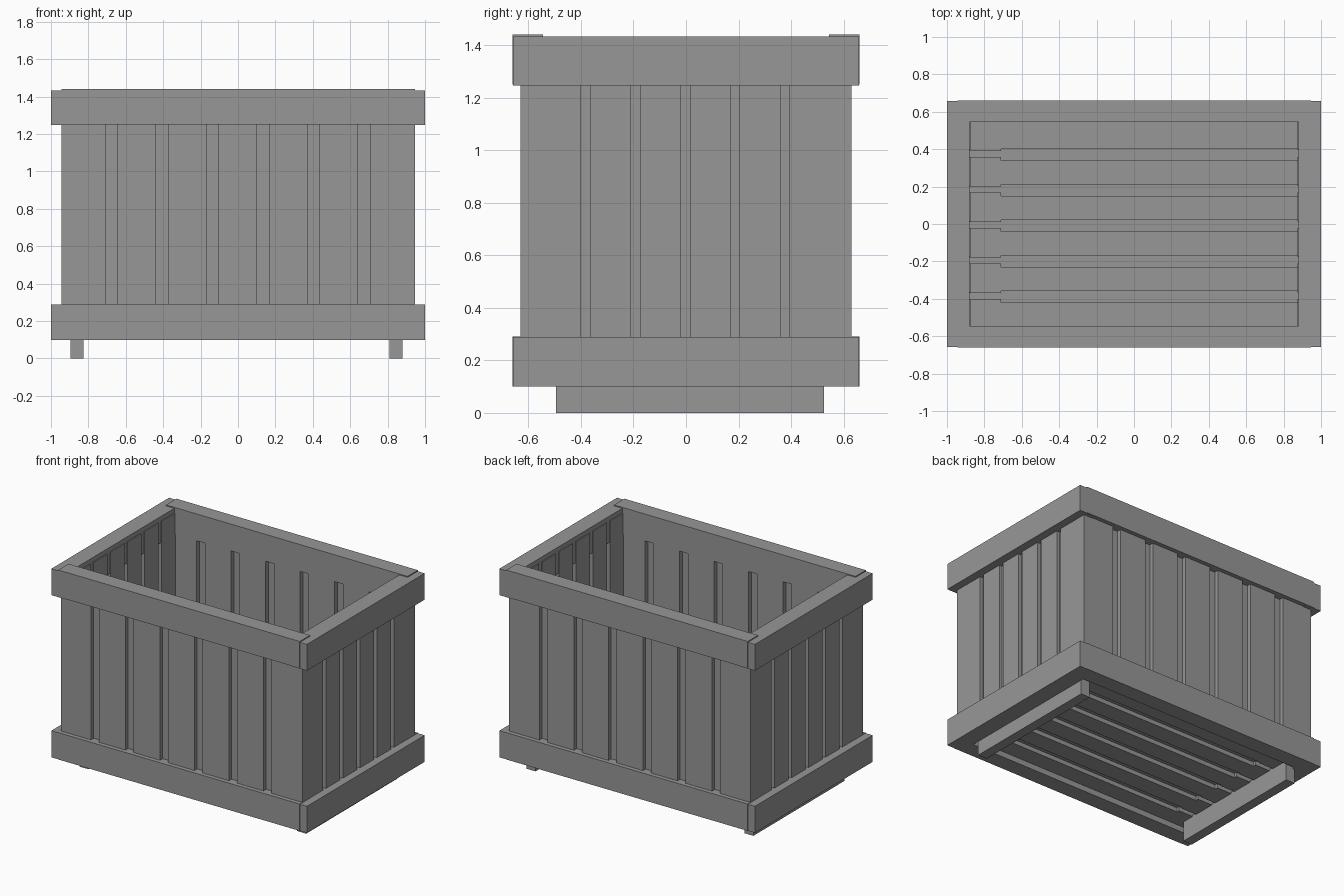
import bpy

cube = bpy.data.objects.get("Cube")
if cube:
    bpy.data.objects.remove(cube, do_unlink=True)

wood = bpy.data.materials.new("plain_grey")
wood.use_nodes = True
GREY = (0.31, 0.31, 0.31, 1)
wood.diffuse_color = GREY
wood.node_tree.nodes["Principled BSDF"].inputs["Base Color"].default_value = GREY


def box(name, x, y, z):
    """Box given by its (low, high) range on each axis."""
    spans = (x, y, z)
    bpy.ops.mesh.primitive_cube_add(size=1)
    ob = bpy.context.object
    ob.name = name
    centre = [(a + b) / 2 for a, b in spans]
    size = [abs(b - a) for a, b in spans]
    for v in ob.data.vertices:
        v.co = [c + s * k for c, s, k in zip(centre, size, v.co)]
    ob.data.materials.append(wood)
    return ob


def planks(low, high, first, pitch, count, gap):
    """Plank ranges between low and high, split by evenly pitched gaps."""
    start = low
    for i in range(count):
        mid = first + pitch * i
        yield start, mid - gap / 2
        start = mid + gap / 2
    yield start, high


def both(s, a, b):
    return tuple(sorted((s * a, s * b)))


WALL_Z = (0.14, 1.40)

for s, side in ((-1, "front"), (1, "back")):
    # Long wall: planks over a thin recessed core
    for span in planks(-0.945, 0.945, -0.677, 0.27, 6, 0.064):
        box(side + "_plank", span, both(s, 0.55, 0.63), WALL_Z)
    box(side + "_wall_core", (-0.93, 0.93), both(s, 0.58, 0.60), WALL_Z)
    # Long rails
    for name, z in (("bottom", (0.10, 0.29)), ("top", (1.25, 1.44))):
        box(f"{side}_{name}_rail", (-0.945, 0.945), both(s, 0.545, 0.66), z)

for s, side in ((-1, "right"), (1, "left")):
    # End wall
    for span in planks(-0.629, 0.629, -0.383, 0.19, 5, 0.035):
        box(side + "_plank", both(s, 0.875, 0.944), span, WALL_Z)
    box(side + "_wall_core", both(s, 0.90, 0.92), (-0.61, 0.61), WALL_Z)
    # End rails, slightly lower than the long ones
    for name, z in (("bottom", (0.10, 0.288)), ("top", (1.247, 1.433))):
        box(f"{side}_{name}_rail", both(s, 0.88, 1.0), (-0.658, 0.658), z)

# Floor boards, with narrower gaps in the short section at the right end
for span in planks(-0.56, 0.56, -0.39, 0.19, 5, 0.062):
    box("floor_board", (-0.71, 0.89), span, (0.14, 0.22))
for span in planks(-0.56, 0.56, -0.385, 0.19, 5, 0.032):
    box("floor_end_board", (-0.89, -0.71), span, (0.14, 0.22))
box("floor_core", (-0.89, 0.89), (-0.56, 0.56), (0.17, 0.19))

# Feet
box("right_foot", (-0.895, -0.825), (-0.495, 0.525), (0, 0.15))
box("left_foot", (0.81, 0.88), (-0.495, 0.525), (0, 0.15))
